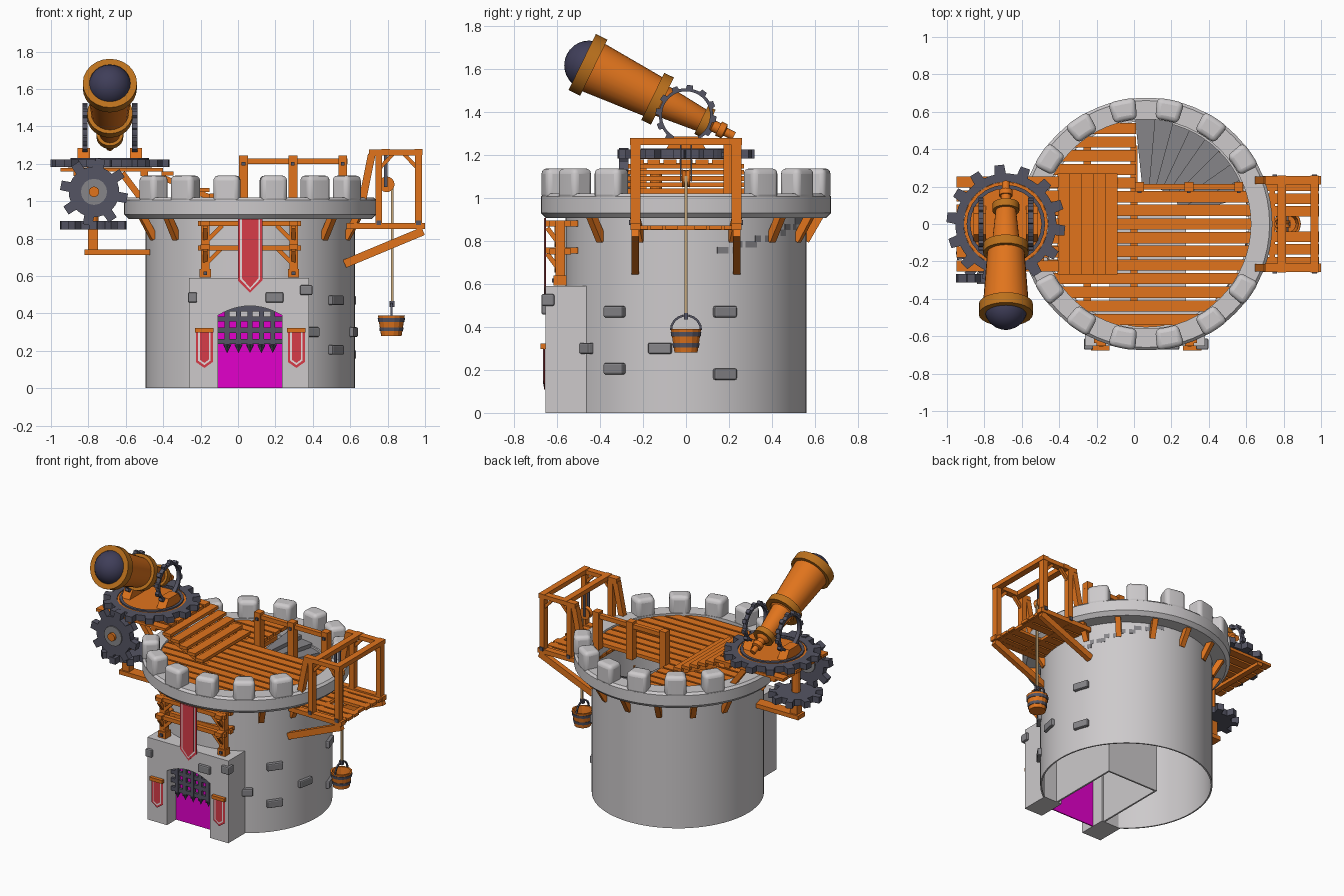
import bpy, bmesh, math
from mathutils import Vector, Matrix

if "Cube" in bpy.data.objects:
    bpy.data.objects.remove(bpy.data.objects["Cube"])
rad, sin, cos = math.radians, math.sin, math.cos
CX, R = 0.065, 0.56           # tower axis and radius
T = Matrix.Translation

def colour(name, *c):
    m = bpy.data.materials.new(name)
    m.diffuse_color = (*c, 1)
    m.use_nodes = True
    m.node_tree.nodes["Principled BSDF"].inputs["Base Color"].default_value = m.diffuse_color
    return m
WOOD = colour("orange_wood", .75, .175, .012)
BRASS = colour("dark_brass", .5, .165, .012)
SLATE = colour("slate_iron", .09, .09, .125)
LENS = colour("navy_glass", .05, .048, .10)
STONE = colour("pale_stone", .61, .59, .6)
BRICK = colour("grey_brick", .24, .235, .25)
RED = colour("banner_red", .68, .045, .065)
WHITE = colour("banner_trim", .8, .72, .72)
MAGENTA = colour("gate_magenta", .76, .0, .6)
ROPE = colour("rope_tan", .58, .4, .2)

def finish(name, bm, mat, bevel=0, smooth=False, seg=2):
    bmesh.ops.recalc_face_normals(bm, faces=bm.faces)
    me = bpy.data.meshes.new(name)
    bm.to_mesh(me); bm.free()
    ob = bpy.data.objects.new(name, me)
    bpy.context.collection.objects.link(ob)
    me.materials.append(mat)
    if bevel:
        b = ob.modifiers.new("bevel", 'BEVEL')
        b.width, b.segments, b.limit_method, b.angle_limit = bevel, seg, 'ANGLE', rad(40)
    if smooth:
        bpy.ops.object.select_all(action='DESELECT')
        ob.select_set(True); bpy.context.view_layer.objects.active = ob
        bpy.ops.object.shade_smooth_by_angle(angle=rad(40))
    return ob

def box(bm, c, s, rot=0):
    bmesh.ops.create_cube(bm, size=1, matrix=T(c) @ Matrix.Rotation(rot, 4, 'Z') @ Matrix.Diagonal((*s, 1)))

def beam(bm, p, q, w, h=None):
    p, q = Vector(p), Vector(q)
    d = q - p
    bmesh.ops.create_cube(bm, size=1, matrix=T((p + q) / 2) @ d.to_track_quat('X', 'Z').to_matrix().to_4x4()
                          @ Matrix.Diagonal((d.length, w, h or w, 1)))

def loft(bm, rings, closed, m=Matrix()):
    """Join equal rings of points by quads; closed also joins last ring to first."""
    vs = [[bm.verts.new(m @ Vector(p)) for p in r] for r in rings]
    n = len(vs[0])
    for a, b in zip(vs, vs[1:] + vs[:1] if closed else vs[1:]):
        for i in range(n):
            bm.faces.new((a[i], a[(i + 1) % n], b[(i + 1) % n], b[i]))
    if not closed:
        bm.faces.new(vs[0]); bm.faces.new(vs[-1])

def lathe(bm, prof, n, m=Matrix(), closed=False):
    loft(bm, [[(r * cos(math.tau * i / n), r * sin(math.tau * i / n), z) for i in range(n)] for r, z in prof], closed, m)

def wedge(bm, r0, r1, z0, z1, a0, a1, n=4):
    rings = []
    for i in range(n + 1):
        a = rad(a0 + (a1 - a0) * i / n)
        rings.append([(CX + r * cos(a), r * sin(a), z) for r, z in ((r0, z0), (r1, z0), (r1, z1), (r0, z1))])
    loft(bm, rings, False)

def gear(name, m, r_in, root, tip, teeth, thick, mat=SLATE):
    out = []
    for i in range(teeth):
        for f, r in ((0, root), (.25, root), (.5, root), (.57, tip), (.93, tip)):
            a = math.tau * (i + f) / teeth
            out.append((cos(a), sin(a), r))
    bm = bmesh.new()
    loft(bm, [[(c * (r if o else r_in), s * (r if o else r_in), z) for c, s, r in out]
              for o, z in ((0, -thick / 2), (1, -thick / 2), (1, thick / 2), (0, thick / 2))], True, m)
    return finish(name, bm, mat)

def plate(name, pts, y, thick, mat):
    """Extrude an x-z outline backwards from y."""
    bm = bmesh.new()
    loft(bm, [[(x, yy, z) for x, z in pts] for yy in (y, y + thick)], False)
    return finish(name, bm, mat)

# tower shell with a doorway cut through it
C = T((CX, 0, 0))
bm = bmesh.new(); lathe(bm, [(R, 0), (R, .92), (R - .01, .92), (R - .01, 0)], 64, C, True)
tower = finish("tower_wall", bm, STONE, smooth=True)
bm = bmesh.new(); box(bm, (.064, -.55, .17), (.342, .3, .42))
cut = finish("doorway_cutter", bm, STONE); cut.hide_render = True; cut.hide_viewport = True
mod = tower.modifiers.new("doorway", 'BOOLEAN'); mod.object = cut; mod.solver = 'EXACT'

# parapet ring and merlons (left out over the hoist and the gun platform)
bm = bmesh.new(); lathe(bm, [(R, .905), (.65, .905), (.675, .93), (.675, 1.005), (.66, 1.02), (R, 1.02)], 64, C, True)
finish("parapet_ring", bm, STONE, smooth=True)
bm = bmesh.new()
for k in range(16):
    a = 11.25 + 22.5 * k
    if k not in (0, 7, 8, 15):
        wedge(bm, R + .003, .677, .99, 1.137, a - 6.3, a + 6.3)
finish("merlons", bm, STONE, .026, True, 3)

# slanted corbels under the parapet
bm = bmesh.new()
for k in range(16):
    a = rad(22.5 * k)
    if k not in (0, 8, 11, 12, 13):
        u = Vector((cos(a), sin(a), 0))
        beam(bm, u * .555 + Vector((CX, 0, .8)), u * .63 + Vector((CX, 0, .93)), .036)
finish("parapet_corbels", bm, WOOD)

# gatehouse, passage, gate
arch = [(.064 + .171 * (1 - i / 6), .39 + .05 * (1 - (1 - i / 6) ** 2)) for i in range(13)]
plate("gatehouse", [(-.262, 0), (-.262, .59), (.38, .59), (.38, 0), (.235, 0)] + arch + [(-.107, 0)], -.652, .2, STONE)
bm = bmesh.new()
for x in (-.125, .272):
    box(bm, (x, -.23, .225), (.012, .6, .45))
box(bm, (.0735, .07, .225), (.409, .012, .45)); box(bm, (.0735, -.23, .45), (.409, .612, .012))
finish("gate_passage", bm, STONE)
bm = bmesh.new(); box(bm, (.064, -.545, .215), (.34, .008, .43)); finish("gate_backing", bm, MAGENTA)
bm = bmesh.new()
for i in range(5):
    x = -.058 + .061 * i
    box(bm, (x, -.6, .33), (.026, .026, .22))
    bmesh.ops.create_cone(bm, segments=4, radius1=.022, radius2=0, depth=.045, cap_ends=True,
                          matrix=T((x, -.6, .21)) @ Matrix.Rotation(math.pi, 4, 'X'))
for z in (.25, .31, .37, .425):
    box(bm, (.064, -.6, z), (.34, .02, .028))
finish("portcullis", bm, SLATE)

# raised stones
bm = bmesh.new()
for y, z in ((-.33, .47), (-.47, .3), (-.12, .3), (-.33, .205), (.18, .47), (.18, .18)):
    a = math.asin(y / .57)
    box(bm, (CX + R * cos(a), y, z), (.04, .11, .052), a)
for x, z, w in ((-.243, .485, .05), (.195, .485, .095), (.365, .525, .065)):
    box(bm, (x, -.642, z), (w, .06, .055))
finish("raised_stones", bm, BRICK, .008)

# banners: red, white line, red centre
def banner(name, x, w, top, side, tip, y):
    for i, (mat, d) in enumerate(((RED, 0), (WHITE, .012), (RED, .021))):
        h = w / 2 - d
        plate(f"{name}_layer_{i + 1}", [(x - h, top), (x + h, top), (x + h, side + d * .6), (x, tip + d * 1.3), (x - h, side + d * .6)],
              y - .002 * i, .005, mat)
banner("long_banner", .065, .13, .905, .575, .51, -.655)
for n, x in (("left", -.18), ("right", .312)):
    banner(n + "_banner", x, .09, .31, .14, .108, -.66)
    bm = bmesh.new(); box(bm, (x, -.664, .31), (.1, .024, .024)); finish(n + "_banner_bar", bm, WOOD)

# timber scaffold over the gatehouse
bm = bmesh.new(); bolts = bmesh.new()
for x, s in ((-.175, 1), (.297, -1)):
    box(bm, (x, -.585, .745), (.045, .045, .3)); box(bm, (x, -.585, .615), (.06, .06, .045))
    box(bolts, (x, -.618, .615), (.02, .012, .02))
    for z in (.755, .88):
        box(bm, (x, -.577, z), (.05, .15, .028))
    for z in (.66, .78):
        beam(bm, (x, -.6, z), (x + s * .09, -.6, z + .09), .022)
        beam(bm, (x, -.585, z), (x, -.645, z + .08), .022)
for z in (.75, .88):
    box(bm, (.062, -.62, z), (.55, .03, .028)); box(bm, (.062, -.55, z), (.55, .03, .028))
finish("gate_scaffold", bm, WOOD)

# round deck of planks, open over the stair
bm = bmesh.new()
for i in range(-7, 8):
    y = .073 * i
    c = math.sqrt((R + .015) ** 2 - max(abs(y) - .015, 0) ** 2)
    x0, x1 = CX - c, (.01 if y > .21 else CX + c)
    box(bm, ((x0 + x1) / 2, y, .995), (x1 - x0, .06, .024))
finish("deck_planks", bm, WOOD)
bm = bmesh.new()
for x in (-.25, .0):
    box(bm, (x, 0, .97), (.04, .84, .03))
finish("deck_joists", bm, WOOD)

# spiral stair
bm = bmesh.new()
for i in range(8):
    wedge(bm, .2, .562, .93 - .027 * i, .96 - .027 * i, 85 - 10 * i, 96 - 10 * i, 1)
finish("spiral_stair", bm, BRICK)

# deck railing beside the stair
bm = bmesh.new()
for x in (.03, .293, .56):
    box(bm, (x, .2, 1.11), (.048, .05, .27)); box(bolts, (x, .172, 1.2), (.02, .012, .02))
box(bm, (.3, .2, 1.213), (.57, .03, .03))
finish("deck_railing", bm, WOOD)

# steps from the deck to the gun platform
bm = bmesh.new()
for i in range(5):
    box(bm, (-.377 + .064 * i, 0, 1.147 - .029 * i), (.064, .54, .022))
for y in (-.23, .23):
    beam(bm, (-.41, y, 1.13), (-.09, y, .995), .03)
finish("platform_steps", bm, WOOD)

# gun platform and its supports
bm = bmesh.new()
for i in range(-3, 4):
    box(bm, (-.675, .075 * i, 1.168), (.55, .06, .02))
for x in (-.86, -.5):
    box(bm, (x, 0, 1.148), (.04, .5, .025))
for y in (-.2, .2):
    beam(bm, (-.47, y, .95), (-.62, y, 1.15), .035)
box(bm, (-.645, -.14, .727), (.35, .08, .03)); box(bm, (-.775, -.14, .8), (.055, .055, .15))
finish("gun_platform", bm, WOOD)

# drive gears
RX, RY = Matrix.Rotation(rad(90), 4, 'X'), Matrix.Rotation(rad(90), 4, 'Y')
gear("turntable_gear", T((-.685, 0, 1.203)), .225, .27, .318, 14, .042)
gear("lower_gear", T((-.775, -.14, .872)), .01, .13, .178, 9, .045)
gear("upright_gear", T((-.77, -.29, 1.05)) @ RX, .01, .135, .182, 8, .045)
for nm, r, d, mat in (("upright_gear_hub", .07, .06, BRICK), ("upright_gear_axle", .028, .1, WOOD)):
    bm = bmesh.new(); lathe(bm, [(r, -d / 2), (r, d / 2)], 16, T((-.77, -.29, 1.05)) @ RX); finish(nm, bm, mat, smooth=True)
bm = bmesh.new(); lathe(bm, [(.028, 0), (.028, .26)], 12, T((-.775, -.14, .85))); finish("drive_shaft", bm, WOOD)

# turntable and gun mount
G = T((-.685, 0, 0))
bm = bmesh.new(); lathe(bm, [(.225, 1.18), (.225, 1.22)], 24, G)
for s in (-1, 1):
    loft(bm, [[(-.685 + s * .14 + x, y * f, z) for x, y in ((-.033, -1), (.033, -1), (.033, 1), (-.033, 1))]
              for f, z in ((.1, 1.215), (.055, 1.285))], False)
finish("turntable", bm, WOOD)
bm = bmesh.new(); lathe(bm, [(.19, 1.215), (.21, 1.215), (.21, 1.23), (.19, 1.23)], 24, G, True)
finish("turntable_ring", bm, SLATE)
for nm, s in (("left", -1), ("right", 1)):
    gear(nm + "_elevating_ring", T((-.685 + s * .133, 0, 1.383)) @ RY, .112, .126, .142, 12, .028)

# barrel, axis pointing from the muzzle to the tail
M = T((-.685, -.46, 1.62)) @ Matrix.Rotation(rad(-116), 4, 'X')
bm = bmesh.new()
lathe(bm, [(.122, -.02), (.122, .04), (.098, .37), (.075, .39), (.052, .62), (.04, .64), (.027, .65),
           (.027, .68), (.036, .68), (.036, .71), (.02, .715), (.02, .76)], 24, M)
finish("barrel", bm, WOOD, smooth=True)
for nm, t, r, ri, w in (("muzzle", .005, .145, .11, .06), ("middle", .365, .122, .09, .05), ("rear", .61, .072, .045, .04)):
    bm = bmesh.new(); lathe(bm, [(ri, t - w / 2), (r, t - w / 2), (r, t + w / 2), (ri, t + w / 2)], 24, M, True)
    finish(nm + "_band", bm, BRASS, smooth=True)
bm = bmesh.new(); bmesh.ops.create_uvsphere(bm, u_segments=24, v_segments=14, radius=.115, matrix=M @ T((0, 0, .01)))
finish("muzzle_dome", bm, LENS, smooth=True)

# hoist platform and frame
bm = bmesh.new()
for i in range(-3, 4):
    x1 = .74 if i == 0 else .99
    box(bm, ((.6 + x1) / 2, .068 * i, .862), (x1 - .6, .056, .02))
for x in (.74, .96):
    box(bm, (x, 0, .86), (.03, .46, .02))
for y in (-.235, .235):
    box(bm, (.79, y, .867), (.42, .045, .032))
    beam(bm, (.57, y, .665), (.99, y, .84), .035, .045)
    beam(bm, (.65, y, .93), (.715, y, 1.25), .04)
    for x in (.752, .965):
        box(bm, (x, y, 1.06), (.036, .045, .4)); box(bolts, (x, y * 1.1, .885), (.025, .012, .025))
    box(bm, (.84, y, 1.26), (.28, .045, .03))
    for x, s in ((.752, 1), (.965, -1)):
        beam(bm, (x, y, 1.17), (x + s * .075, y, 1.25), .02)
for x in (.79, .965):
    box(bm, (x, 0, 1.262), (.045, .52, .032))
finish("hoist_frame", bm, WOOD)
finish("iron_bolts", bolts, SLATE)

# pulley, rope and bucket
bm = bmesh.new(); lathe(bm, [(.042, -.018), (.034, 0), (.042, .018)], 16, T((.795, 0, 1.09)) @ RX); finish("pulley_wheel", bm, WOOD)
bm = bmesh.new()
for y in (-.025, .025):
    box(bm, (.79, y, 1.16), (.018, .008, .17))
finish("pulley_bracket", bm, SLATE)
bm = bmesh.new(); beam(bm, (.825, 0, .45), (.825, 0, 1.1), .014); finish("hoist_rope", bm, ROPE)
B = T((.82, 0, 0))
bm = bmesh.new(); lathe(bm, [(.055, .28), (.072, .39), (.06, .39), (.046, .3)], 14, B); finish("bucket", bm, WOOD)
bm = bmesh.new()
for z, r in ((.305, .062), (.355, .07)):
    lathe(bm, [(r - .01, z), (r, z), (r + .003, z + .02), (r - .01, z + .02)], 14, B, True)
pts = [(.82, .07 * cos(rad(a)), .385 + .068 * sin(rad(a))) for a in range(0, 181, 20)]
for p, q in zip(pts, pts[1:]):
    beam(bm, p, q, .01)
box(bm, (.823, 0, .45), (.025, .02, .03))
finish("bucket_ironwork", bm, SLATE)
